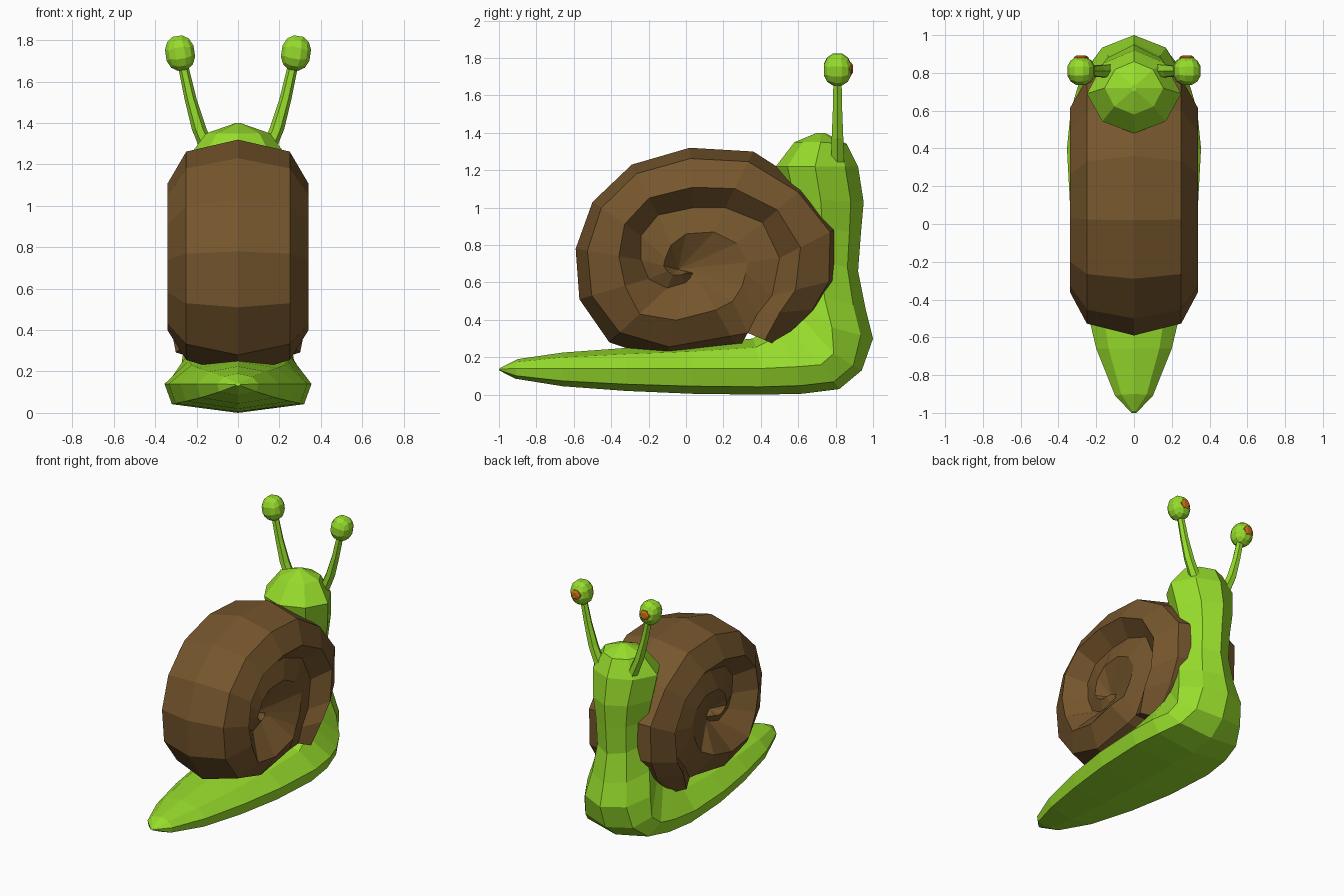
import bpy, bmesh, math
from mathutils import Vector, Matrix

if "Cube" in bpy.data.objects:
    bpy.data.objects.remove(bpy.data.objects["Cube"])


def material(name, rgb):
    m = bpy.data.materials.new(name)
    m.diffuse_color = (*rgb, 1)
    m.use_nodes = True
    m.node_tree.nodes["Principled BSDF"].inputs["Base Color"].default_value = m.diffuse_color
    return m


GREEN = material("skin_green", (0.31, 0.72, 0.025))
BROWN = material("shell_brown", (0.18, 0.093, 0.026))
ORANGE = material("iris_orange", (0.62, 0.16, 0.01))


def make(name, verts, faces, mat):
    """Flat-shaded object with merged points and outward normals."""
    me = bpy.data.meshes.new(name)
    me.from_pydata([tuple(v) for v in verts], [], faces)
    bm = bmesh.new()
    bm.from_mesh(me)
    bmesh.ops.remove_doubles(bm, verts=bm.verts, dist=0.0005)
    bmesh.ops.recalc_face_normals(bm, faces=bm.faces)
    bm.to_mesh(me)
    bm.free()
    me.materials.append(mat)
    ob = bpy.data.objects.new(name, me)
    bpy.context.collection.objects.link(ob)
    return ob


def loft(name, rings, mat):
    """Closed rings joined in order and capped at both ends."""
    n = len(rings[0])
    verts = [v for r in rings for v in r]
    faces = [(k * n + i, k * n + (i + 1) % n, (k + 1) * n + (i + 1) % n, (k + 1) * n + i)
             for k in range(len(rings) - 1) for i in range(n)]
    faces += [tuple(range(n)), tuple(range(len(verts) - n, len(verts)))]
    return make(name, verts, faces, mat)


# Body from tail to crown: (y, z) of sole/front, side and back, half width, front flatness
SECTIONS = [
    ((-1, .13), (-1, .137), (-.99, .145), .012, .9), ((-.91, .085), (-.91, .14), (-.90, .19), .10, .9),
    ((-.66, .045), (-.66, .14), (-.66, .225), .20, .9), ((-.32, .02), (-.32, .14), (-.32, .25), .28, .9),
    ((.03, .005), (.03, .14), (.03, .27), .335, .9), ((.40, 0), (.40, .14), (.36, .30), .355, .9),
    ((.62, .005), (.60, .15), (.44, .38), .335, .88), ((.82, .03), (.72, .16), (.48, .46), .30, .82),
    ((.94, .13), (.79, .22), (.50, .54), .275, .7), ((1, .30), (.78, .36), (.52, .62), .255, .66),
    ((.96, .46), (.74, .52), (.54, .70), .22, .64), ((.92, .66), (.73, .72), (.55, .80), .19, .62),
    ((.935, .86), (.73, .89), (.54, .91), .195, .62), ((.95, 1.03), (.72, 1.04), (.52, 1.04), .225, .62),
    ((.92, 1.22), (.69, 1.22), (.48, 1.22), .25, .65), ((.86, 1.34), (.72, 1.35), (.58, 1.35), .155, .65),
    ((.74, 1.40), (.72, 1.40), (.70, 1.40), .012, .65)]
rings = []
for front, side, back, w, flat in SECTIONS:
    f, m, b = Vector(front), Vector(side), Vector(back)
    half = [(flat * w, f.lerp(m, .3)), (w, m), (.67 * w, m.lerp(b, .7))]
    ring = [(0, f)] + half + [(0, b)] + [(-x, p) for x, p in reversed(half)]
    rings.append([(x, p.x, p.y) for x, p in ring])
loft("body", rings, GREEN)

# Shell: two turns of a coil; each turn's inner groove is the next turn's rim
RIM = [(.52, .25), (.74, .46), (.83, .62), (.83, .90), (.64, 1.12), (.36, 1.30), (.02, 1.32),
       (-.29, 1.23), (-.50, 1.03), (-.59, .78), (-.57, .51), (-.41, .28), (-.11, .18), (.28, .24)]
GROOVE = [(.33, .33), (.38, .43), (.46, .53), (.50, .73), (.41, .92), (.21, 1.0), (.04, 1.0),
          (-.15, .96), (-.24, .85), (-.24, .72), (-.20, .62), (-.10, .57), (.0, .60), (.05, .65)]
RIDGE = [(.25, .50), (.30, .58), (.32, .65), (.33, .71), (.27, .81), (.15, .87), (.0, .86),
         (-.08, .80), (-.11, .73), (-.12, .69), (-.10, .66), (-.07, .64), (-.03, .64), (.0, .65)]
HUB = (.16, -.04, .67)


def groove(k):
    return (.26 - .006 * k, *GROOVE[k])


def mix(k, t, x):
    (a, b), (c, d) = RIM[k], GROOVE[k]
    return (x, a + (c - a) * t, b + (d - b) * t)


# rim, shoulder, ridge and groove of every section; the mouth is narrower
outer = []
for k in range(14):
    shoulder_x = {0: .21, 1: .235}.get(k, .25)
    ridge_x = {0: .30, 1: .33}.get(k, .34)
    ridge_t = .52 if k > 10 or k < 1 else .66
    outer.append([(0, *RIM[k]), mix(k, .18, shoulder_x), mix(k, ridge_t, ridge_x), groove(k)])
inner = [[groove(k), (.30 - .006 * k, *RIDGE[k]), HUB] for k in range(14)]
outer.append([(0, *GROOVE[0])] + inner[0])

polys = []
for coil in (outer, inner):
    for a, b in zip(coil, coil[1:]):
        for i in range(len(a) - 1):
            polys.append([a[i], a[i + 1], b[i + 1], b[i]])
polys.append(inner[-1])                              # closes the hub
polys.append(outer[0] + [(0, *GROOVE[0])])           # shell mouth
verts, faces = [], []
for p in polys:
    p = [q for i, q in enumerate(p) if q not in p[:i]]
    for s in (1, -1):
        faces.append(tuple(range(len(verts), len(verts) + len(p))))
        verts += [(s * x, y, z) for x, y, z in p]
make("shell", verts, faces, BROWN)


def eyeball(name, centre, tilt):
    """Cube with three by three faces a side, rounded and leaning outward."""
    bm = bmesh.new()
    bmesh.ops.create_cube(bm, size=2)
    bmesh.ops.subdivide_edges(bm, edges=bm.edges[:], cuts=2, use_grid_fill=True)
    for v in bm.verts:
        v.co.normalize()
    bm.transform(Matrix.Translation(centre) @ Matrix.Rotation(tilt, 4, 'Y')
                 @ Matrix.Diagonal((.077, .081, .092, 1)))
    me = bpy.data.meshes.new(name)
    bm.to_mesh(me)
    bm.free()
    me.materials.append(GREEN)
    bpy.context.collection.objects.link(bpy.data.objects.new(name, me))


# Eye stalks, eyeballs and raised irises facing +y
STALK = [(.13, 1.24, .04), (.187, 1.37, .036), (.23, 1.52, .029), (.268, 1.69, .025)]
IRIS = [(.862, .042), (.884, .038), (.893, .022)]
HEX = [(math.cos(i * math.pi / 3), math.sin(i * math.pi / 3)) for i in range(6)]
for side, s in (("right", 1), ("left", -1)):
    loft(side + "_eye_stalk", [[(s * (x + r * c), .81 + r * n, z) for c, n in HEX]
                               for x, z, r in STALK], GREEN)
    eyeball(side + "_eyeball", (s * .28, .81, 1.738), s * .15)
    loft(side + "_iris", [[(s * .28 + r * c, y, 1.742 + r * n) for c, n in HEX]
                          for y, r in IRIS], ORANGE)
